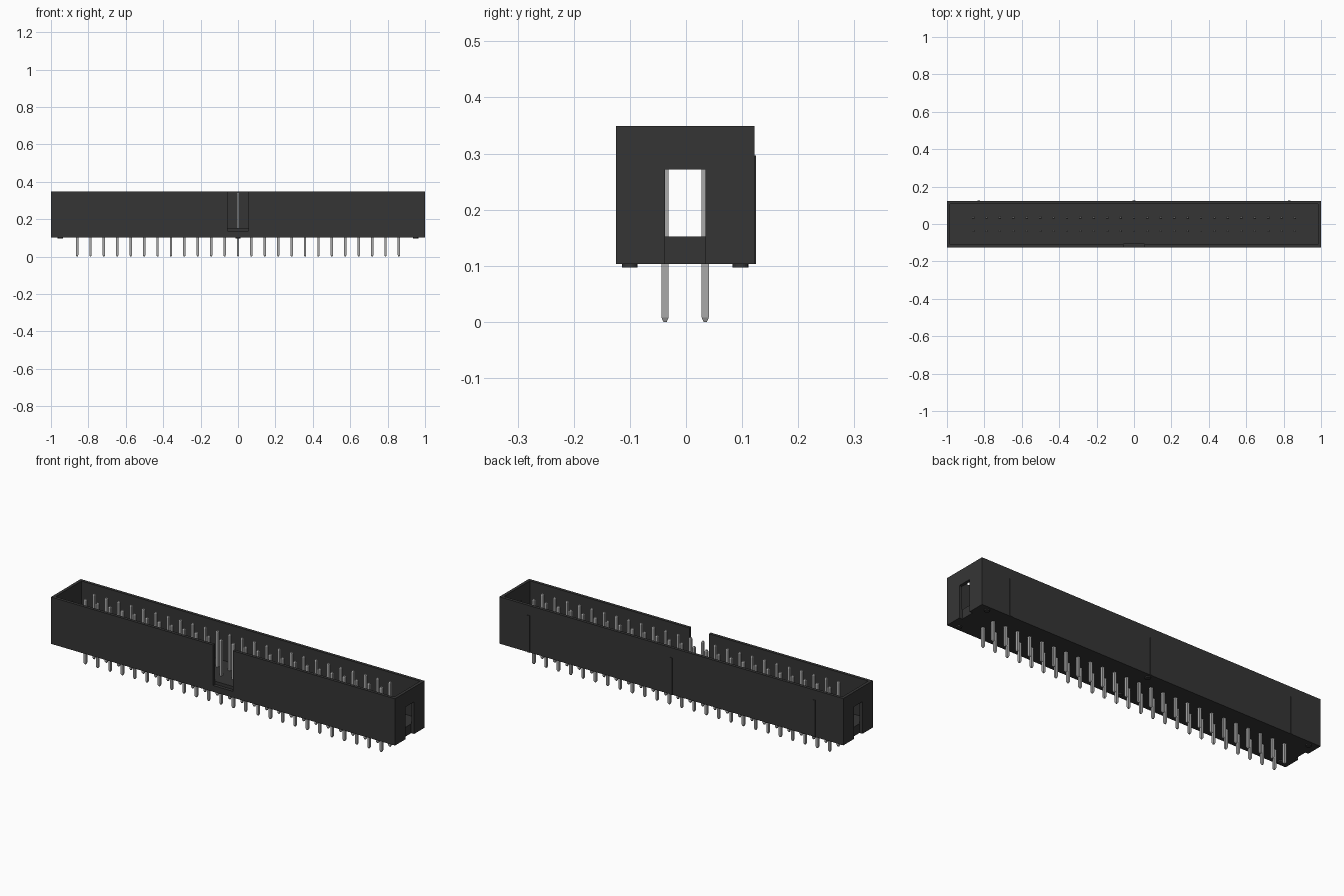
import bpy
import bmesh
from mathutils import Matrix, Vector

if "Cube" in bpy.data.objects:
    bpy.data.objects.remove(bpy.data.objects["Cube"], do_unlink=True)

# Main dimensions
CY = -0.0015                       # housing centre in depth
BOTTOM, FLOOR, TOP = 0.103, 0.152, 0.349
HALF_X, HALF_Y, WALL = 1.0, 0.1235, 0.016
FRONT, BACK = CY - HALF_Y, CY + HALF_Y
PITCH, COUNT = 0.0717, 25
PIN, PIN_TIP, TAPER, PIN_TOP = 0.0064, 0.003, 0.008, 0.343


def make_material(name, value, roughness):
    mat = bpy.data.materials.new(name)
    mat.use_nodes = True
    colour = (value, value, value, 1)
    mat.diffuse_color = colour
    bsdf = mat.node_tree.nodes["Principled BSDF"]
    bsdf.inputs["Base Color"].default_value = colour
    bsdf.inputs["Roughness"].default_value = roughness
    return mat


black = make_material("black plastic", 0.036, 0.6)
metal = make_material("grey metal", 0.40, 0.4)


def make_object(name, bm, mat):
    mesh = bpy.data.meshes.new(name)
    bm.to_mesh(mesh)
    bm.free()
    mesh.materials.append(mat)
    obj = bpy.data.objects.new(name, mesh)
    bpy.context.collection.objects.link(obj)
    return obj


def box(name, low, high, mat=black):
    low, high = Vector(low), Vector(high)
    bm = bmesh.new()
    bmesh.ops.create_cube(bm, size=1, matrix=Matrix.Translation((low + high) / 2)
                          @ Matrix.Diagonal((*(high - low), 1)))
    return make_object(name, bm, mat)


# Housing: a block cut by the cavity, the key notch and the end slots
housing = box("housing", (-HALF_X, FRONT, BOTTOM), (HALF_X, BACK, TOP))
cutters = [
    box("cavity_cutter", (-HALF_X + WALL, FRONT + WALL, FLOOR),
        (HALF_X - WALL, BACK - WALL, TOP + 0.1)),
    box("key_notch_cutter", (-0.057, FRONT - 0.1, 0.136),
        (0.057, FRONT + WALL + 0.001, TOP + 0.2)),
]
for side in (-1, 1):
    ends = sorted((side * (HALF_X - WALL - 0.001), side * (HALF_X + 0.1)))
    cutters.append(box("end_slot_cutter", (ends[0], CY - 0.036, BOTTOM - 0.1),
                       (ends[1], CY + 0.036, 0.272)))
bpy.context.view_layer.objects.active = housing
for cutter in cutters:
    mod = housing.modifiers.new("cut", 'BOOLEAN')
    mod.operation = 'DIFFERENCE'
    mod.solver = 'EXACT'
    mod.object = cutter
    bpy.ops.object.modifier_apply(modifier=mod.name)
    bpy.data.objects.remove(cutter, do_unlink=True)

# Thin ribs on the back wall
for name, x in (("right_rib", -0.83), ("middle_rib", 0), ("left_rib", 0.83)):
    box(name, (x - 0.007, BACK - 0.002, BOTTOM), (x + 0.007, 0.125, 0.297))

# Round standoffs under the housing
for name, y in (("front_standoffs", CY - 0.0985), ("back_standoffs", CY + 0.0985)):
    bm = bmesh.new()
    for x in (-0.95, 0, 0.95):
        bmesh.ops.create_cone(bm, cap_ends=True, segments=20, radius1=0.014,
                              radius2=0.014, depth=0.008,
                              matrix=Matrix.Translation((x, y, BOTTOM - 0.002)))
    make_object(name, bm, black)


# Square pins with tapered tips at both ends
def add_pin(bm, x, y):
    rings = []
    for z, r in ((0, PIN_TIP), (TAPER, PIN), (PIN_TOP - TAPER, PIN), (PIN_TOP, PIN_TIP)):
        rings.append([bm.verts.new((x + sx * r, y + sy * r, z))
                      for sx, sy in ((-1, -1), (1, -1), (1, 1), (-1, 1))])
    for a, b in zip(rings, rings[1:]):
        for i in range(4):
            j = (i + 1) % 4
            bm.faces.new((a[i], a[j], b[j], b[i]))
    bm.faces.new(rings[0][::-1])
    bm.faces.new(rings[-1])


for name, side in (("front_pins", -1), ("back_pins", 1)):
    bm = bmesh.new()
    for i in range(COUNT):
        add_pin(bm, (i - (COUNT - 1) / 2) * PITCH, CY + side * PITCH / 2)
    make_object(name, bm, metal)
